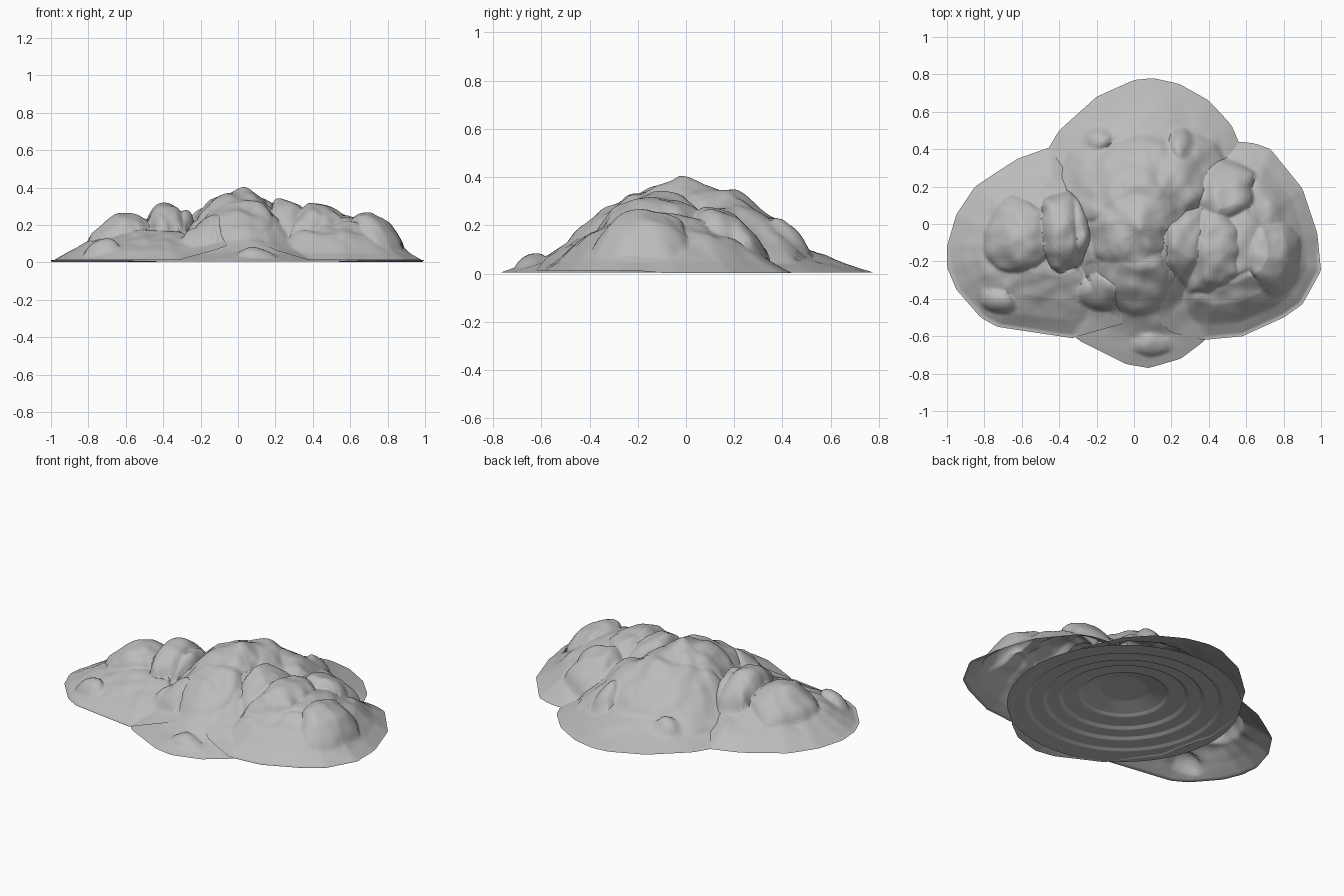
import bpy, bmesh, math
from mathutils import Vector, noise

cube = bpy.data.objects.get("Cube")
if cube:
    bpy.data.objects.remove(cube)

stone = bpy.data.materials.new("grey stone")
stone.use_nodes = True
GREY = (0.5, 0.5, 0.5, 1)
stone.diffuse_color = GREY
stone.node_tree.nodes["Principled BSDF"].inputs["Base Color"].default_value = GREY

# the tall middle slope, which the side mounds rest on
MIDDLE = Vector((0.03, -0.03))
MIDDLE_EDGE = [(0.1, 0.78), (0.24, 0.75), (0.4, 0.66), (0.52, 0.53), (0.62, 0.3), (0.66, 0),
               (0.6, -0.35), (0.37, -0.63), (0.25, -0.72), (0.08, -0.77), (-0.04, -0.75),
               (-0.3, -0.62), (-0.5, -0.35), (-0.58, 0), (-0.55, 0.25), (-0.4, 0.5),
               (-0.2, 0.68), (0, 0.77)]
MIDDLE_SLOPE = [(0, 0.35), (0.3, 0.285), (0.5, 0.195), (0.64, 0.11), (0.8, 0.055), (1, 0.004)]


def lerp_table(table, t):
    for (a, u), (b, v) in zip(table, table[1:]):
        if t <= b:
            return u + (v - u) * (t - a) / (b - a)
    return table[-1][1]


def edge_radius(outline, centre, angle):
    # distance from the centre to the outline polygon along a ray
    d = Vector((math.cos(angle), math.sin(angle)))
    best = 0
    for i, p in enumerate(outline):
        a = Vector(p) - centre
        e = Vector(outline[(i + 1) % len(outline)]) - centre - a
        den = d.cross(e)
        if abs(den) > 1e-9:
            r, s = a.cross(e) / den, a.cross(d) / den
            if r > 0 and -1e-6 <= s <= 1 + 1e-6:
                best = max(best, r)
    return best


def middle_height(x, y):
    d = Vector((x, y)) - MIDDLE
    return lerp_table(MIDDLE_SLOPE, d.length / edge_radius(MIDDLE_EDGE, MIDDLE, math.atan2(d.y, d.x)))


def drape(x, y):
    # side mounds overlap the middle in front and tuck under it behind
    return middle_height(x, y) + min(0.008, max(-0.01, -0.01 - 0.09 * y))


def rock_rise(x, y, rock):
    # domed rock with an uneven outline, added to the slope
    cx, cy, rx, ry, rise = rock
    p = Vector((x, y, cx))
    wobble = 1 + 0.35 * noise.noise(p * 6) + 0.2 * noise.noise(p * 13)
    d = (((x - cx) / rx) ** 2 + ((y - cy) / ry) ** 2) * wobble
    return rise * (1 - d) ** 0.55 if d < 1 else 0


def shell(name, centre, radii, rings, height):
    """Open polar grid whose points take their height from a function."""
    bm = bmesh.new()
    sides = len(radii)

    def point(i, t):
        a = math.tau * i / sides
        x, y = centre[0] + math.cos(a) * radii[i] * t, centre[1] + math.sin(a) * radii[i] * t
        return bm.verts.new((x, y, height(x, y, t)))

    top = point(0, 0)
    rows = [[point(i, k / rings) for i in range(sides)] for k in range(1, rings + 1)]
    for i in range(sides):
        j = (i + 1) % sides
        bm.faces.new((top, rows[0][i], rows[0][j]))
        for lo, hi in zip(rows, rows[1:]):
            bm.faces.new((lo[i], hi[i], hi[j], lo[j]))
    mesh = bpy.data.meshes.new(name)
    bm.to_mesh(mesh)
    bm.free()
    mesh.materials.append(stone)
    obj = bpy.data.objects.new(name, mesh)
    bpy.context.collection.objects.link(obj)
    bpy.ops.object.select_all(action="DESELECT")
    obj.select_set(True)
    bpy.context.view_layer.objects.active = obj
    bpy.ops.object.shade_smooth_by_angle(angle=math.radians(60))


def mound(name, centre, outline, profile, rough, floor, rocks):
    """Lumpy slope with rocks bulging out of it."""
    c = Vector(centre)
    sides = 150

    def height(x, y, t):
        p = Vector((x, y, c.x))
        fade = min(1, max(0, (0.97 - t) * 2.5))
        lump = noise.noise(p * 6) + 0.6 * noise.noise(p * 13)
        z = max(lerp_table(profile, t), floor(x, y)) + max(rock_rise(x, y, r) for r in rocks)
        return max(0.003, z + rough * fade * lump)

    radii = [edge_radius(outline, c, math.tau * i / sides) for i in range(sides)]
    shell(name, centre, radii, 60, height)


# three overlapping mounds; rocks are x, y, two radii and rise above the slope
mound("central_mound", MIDDLE, MIDDLE_EDGE, MIDDLE_SLOPE, 0.026, lambda x, y: 0,
      [(-0.03, -0.05, 0.2, 0.2, 0.06),     # summit
       (0, -0.29, 0.2, 0.2, 0.04),         # front
       (0.06, 0.22, 0.28, 0.26, 0.04),     # back
       (-0.2, 0.22, 0.19, 0.22, 0.045),    # back right
       (0.3, 0.27, 0.2, 0.2, 0.065),       # back left
       (-0.19, 0.45, 0.07, 0.06, 0.06),    # small stones
       (0.25, 0.42, 0.06, 0.09, 0.09),
       (0.09, -0.65, 0.09, 0.06, 0.035)])
mound("right_mound", (-0.45, -0.1),
      [(-1, -0.12), (-0.95, 0.05), (-0.85, 0.2), (-0.73, 0.28), (-0.62, 0.35), (-0.45, 0.41),
       (-0.2, 0.3), (-0.1, 0.1), (-0.1, -0.2), (-0.1, -0.4), (-0.05, -0.53), (-0.33, -0.61),
       (-0.73, -0.55), (-0.82, -0.5), (-0.95, -0.35), (-1, -0.23)],
      [(0, 0.18), (0.35, 0.16), (0.6, 0.115), (0.82, 0.06), (1, 0.002)], 0.018, drape,
      [(-0.63, -0.06, 0.17, 0.21, 0.09),   # outer rock
       (-0.37, -0.04, 0.13, 0.21, 0.15),   # inner rock
       (-0.17, -0.37, 0.12, 0.1, 0.065),   # front lip
       (-0.73, -0.42, 0.09, 0.06, 0.05)])  # small stone
mound("left_mound", (0.53, -0.12),
      [(0.57, 0.44), (0.65, 0.43), (0.73, 0.4), (0.9, 0.19), (0.98, -0.05), (1, -0.25),
       (0.9, -0.43), (0.8, -0.5), (0.58, -0.6), (0.37, -0.62), (0.2, -0.58), (0.14, -0.53),
       (0.14, -0.2), (0.2, 0.15), (0.35, 0.38)],
      [(0, 0.22), (0.4, 0.2), (0.62, 0.145), (0.84, 0.05), (1, 0.002)], 0.018, drape,
      [(0.38, -0.12, 0.2, 0.25, 0.11),     # inner rock
       (0.54, -0.1, 0.15, 0.2, 0.035),     # saddle
       (0.76, -0.18, 0.14, 0.2, 0.07),     # outer rock
       (0.46, 0.18, 0.17, 0.18, 0.1)])     # back rock

# shallow stepped hollow underneath
STEPS = [(0, 0.1), (0.13, 0.1), (0.24, 0.07), (0.25, 0.06), (0.35, 0.055), (0.36, 0.042),
         (0.44, 0.038), (0.45, 0.025), (0.54, 0.022), (0.55, 0.012), (0.66, 0.004)]
shell("underside", (0.04, -0.04), [0.66] * 64, 66, lambda x, y, t: lerp_table(STEPS, t * 0.66))
